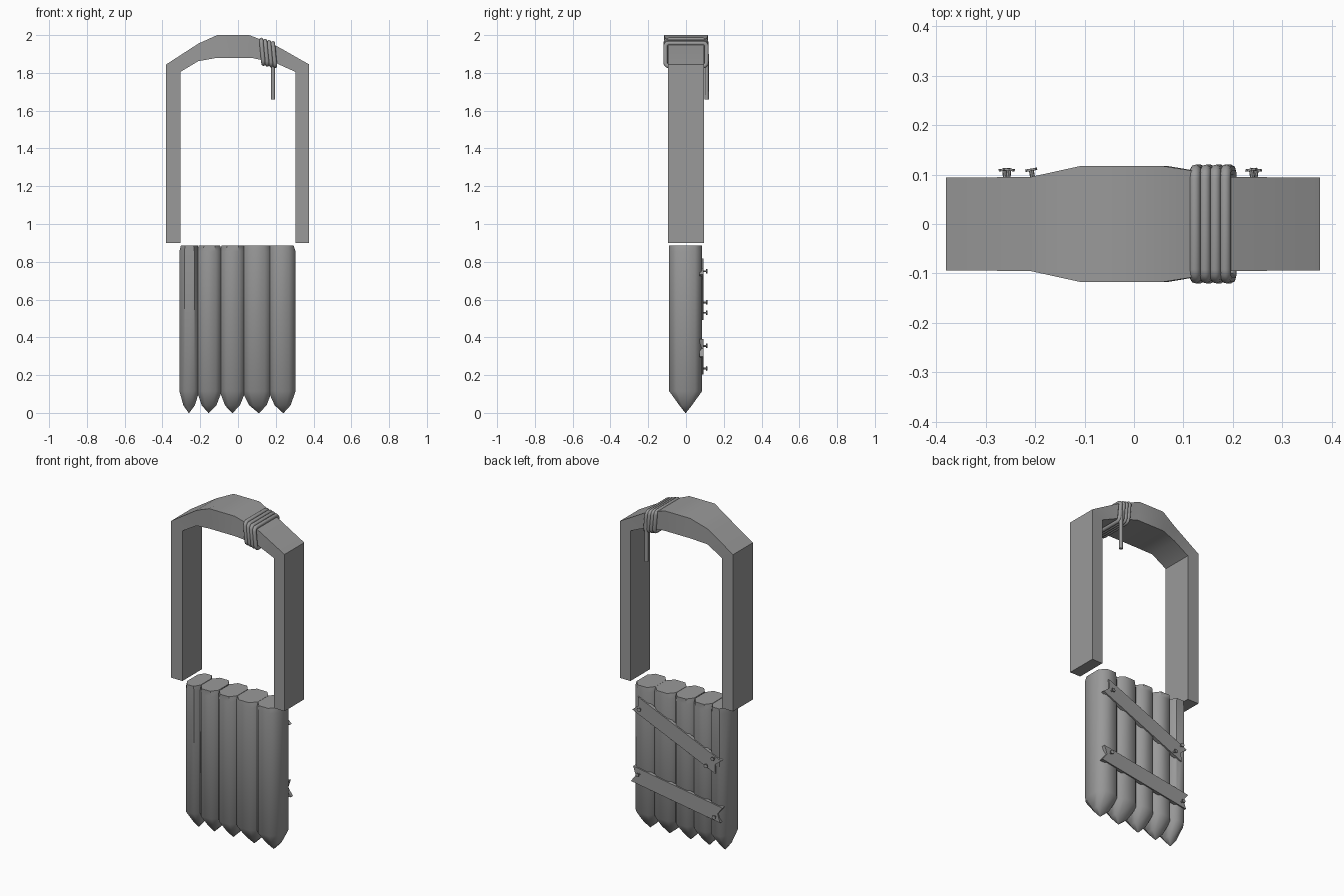
import bpy
import bmesh
import math
from mathutils import Matrix, Vector

cube = bpy.data.objects.get("Cube")
if cube:
    bpy.data.objects.remove(cube, do_unlink=True)

GREY = (0.32, 0.32, 0.32, 1)
mat = bpy.data.materials.new("plain grey")
mat.use_nodes = True
mat.diffuse_color = GREY
mat.node_tree.nodes["Principled BSDF"].inputs["Base Color"].default_value = GREY


def finish(name, bm, angle=30):
    bmesh.ops.recalc_face_normals(bm, faces=bm.faces)
    mesh = bpy.data.meshes.new(name)
    bm.to_mesh(mesh)
    bm.free()
    mesh.materials.append(mat)
    obj = bpy.data.objects.new(name, mesh)
    bpy.context.collection.objects.link(obj)
    bpy.ops.object.select_all(action="DESELECT")
    obj.select_set(True)
    bpy.context.view_layer.objects.active = obj
    bpy.ops.object.shade_smooth_by_angle(angle=math.radians(angle))
    return obj


def loft(name, rings, angle=30):
    """Skin a list of closed rings and cap both ends."""
    bm = bmesh.new()
    loops = [[bm.verts.new(p) for p in ring] for ring in rings]
    for a, b in zip(loops, loops[1:]):
        for i in range(len(a)):
            j = (i + 1) % len(a)
            bm.faces.new((a[i], a[j], b[j], b[i]))
    bm.faces.new(loops[0])
    bm.faces.new(loops[-1])
    return finish(name, bm, angle)


# Arched frame: outer x, outer z, inner x, inner z, half depth
stations = [
    (-0.38, 0.90, -0.305, 0.90, 0.094), (-0.38, 1.845, -0.305, 1.805, 0.094),
    (-0.21, 1.955, -0.21, 1.862, 0.095), (-0.11, 2.0, -0.11, 1.88, 0.117),
    (0.06, 2.0, 0.07, 1.88, 0.117), (0.2, 1.945, 0.2, 1.852, 0.095),
    (0.376, 1.845, 0.305, 1.805, 0.094), (0.376, 0.90, 0.305, 0.90, 0.094),
]
loft("arched_frame", [[(ox, -d, oz), (ox, d, oz), (ix, d, iz), (ix, -d, iz)]
                      for ox, oz, ix, iz, d in stations])

# Pointed logs: left edge, right edge, tip x
logs = [(-0.31, -0.205, -0.26), (-0.218, -0.085, -0.155), (-0.097, 0.04, -0.03),
        (0.022, 0.18, 0.11), (0.16, 0.305, 0.24)]
octagon = [(1, -0.57), (1, 0.57), (0.5, 1), (-0.5, 1),
           (-1, 0.57), (-1, -0.57), (-0.5, -1), (0.5, -1)]
# height, width scale, depth scale, pull towards the tip
levels = [(0.0, 0.03, 0.02, 1), (0.04, 0.58, 0.38, 0.5), (0.115, 1, 1, 0),
          (0.855, 1, 1, 0), (0.885, 0.86, 1, 0)]
for n, (left, right, tip) in enumerate(logs):
    mid, half = (left + right) / 2, (right - left) / 2
    rings = []
    for z, sx, sy, pull in levels:
        cx = mid + (tip - mid) * pull
        rings.append([(cx + px * half * sx, -0.002 + py * 0.087 * sy, z) for px, py in octagon])
    loft(f"pointed_log_{n + 1}", rings, 50)


# Slanted boards on the back, with notched ends
def board(name, start, end, width):
    a, b = Vector((start[0], 0, start[1])), Vector((end[0], 0, end[1]))
    along = (b - a).normalized()
    side = Vector((-along.z, 0, along.x)) * width / 2
    notch = along * 0.025
    outline = [a + side, a + notch, a - side, b - side, b - notch, b + side]
    loft(name, [[p + Vector((0, y, 0)) for p in outline] for y in (0.072, 0.093)])


board("upper_board", (0.275, 0.775), (-0.28, 0.535), 0.095)
board("lower_board", (0.295, 0.345), (-0.3, 0.25), 0.095)

# Bent nails
nails = [(0.24, 0.75, 8), (-0.255, 0.585, -6), (-0.205, 0.53, 10),
         (0.245, 0.355, -8), (-0.26, 0.235, 6)]
for n, (x, z, tilt) in enumerate(nails):
    bm = bmesh.new()
    for radius, length, y in ((0.005, 0.04, 0.09), (0.012, 0.005, 0.11)):
        bmesh.ops.create_cone(bm, cap_ends=True, segments=8, radius1=radius,
                              radius2=radius, depth=length,
                              matrix=Matrix.Translation((0, y, 0)) @ Matrix.Rotation(math.pi / 2, 4, "X"))
    pivot = Matrix.Translation((0, 0.093, 0))
    turn = pivot @ Matrix.Rotation(math.radians(tilt), 4, "Z") @ pivot.inverted()
    bm.transform(Matrix.Translation((x, 0, z)) @ turn)
    finish(f"nail_{n + 1}", bm, 40)


# Rope wound round the arch, with a hanging tail
def rope(name, points, radius, cyclic):
    curve = bpy.data.curves.new(name, "CURVE")
    curve.dimensions = "3D"
    curve.bevel_depth = radius
    curve.bevel_resolution = 2
    curve.use_fill_caps = True
    spline = curve.splines.new("POLY")
    spline.points.add(len(points) - 1)
    for p, co in zip(spline.points, points):
        p.co = (*co, 1)
    spline.use_cyclic_u = cyclic
    spline.use_smooth = True
    curve.materials.append(mat)
    bpy.context.collection.objects.link(bpy.data.objects.new(name, curve))


for n in range(4):
    x = 0.127 + 0.0205 * n
    top, bottom, depth, corner = 1.975 - 0.006 * n, 1.848 - 0.004 * n, 0.109, 0.018
    path = []
    for quarter, (sy, cz) in enumerate(((1, top - corner), (-1, top - corner),
                                        (-1, bottom + corner), (1, bottom + corner))):
        for step in range(4):
            t = math.pi / 2 * (quarter + step / 3)
            z = cz + corner * math.sin(t)
            lean = 0.012 * (z - bottom) / (top - bottom)
            path.append((x + 0.008 - lean, sy * (depth - corner) + corner * math.cos(t), z))
    rope(f"rope_coil_{n + 1}", path, 0.0115, True)
rope("rope_tail", [(0.186, 0.11, 1.9), (0.186, 0.11, 1.66)], 0.011, False)
